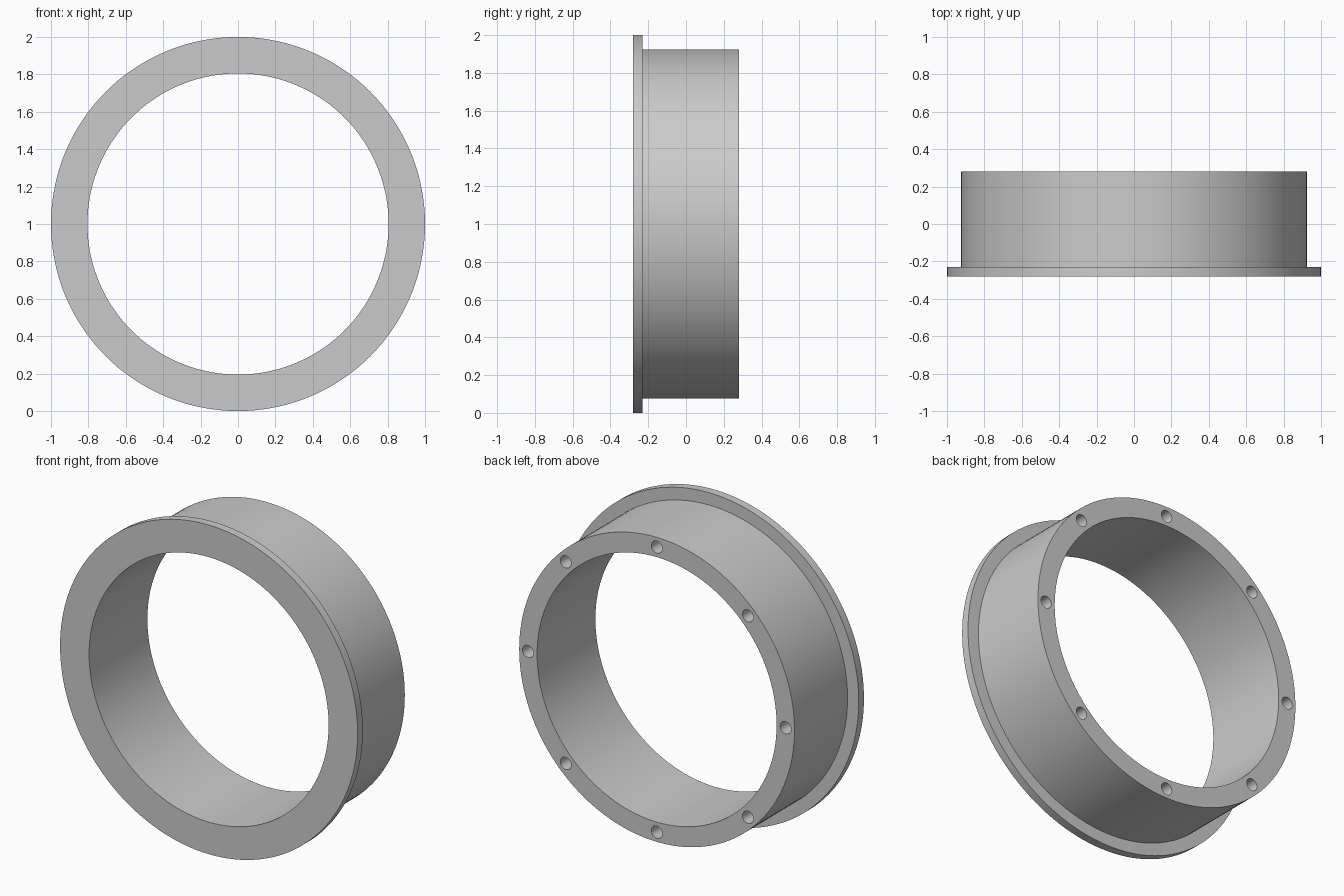
import bpy
import bmesh
from math import cos, sin, pi, radians
from mathutils import Matrix, Vector

if "Cube" in bpy.data.objects:
    bpy.data.objects.remove(bpy.data.objects["Cube"], do_unlink=True)

SEGMENTS = 144
HOLES = 8
HOLE_RING = 0.866
HOLE_RADIUS = 0.037
HOLE_DEPTH = 0.2
FRONT, FLANGE_BACK, BACK = -0.28, -0.23, 0.28
OUTER, BODY, INNER = 1.0, 0.925, 0.805
CENTRE = Vector((0, 0, 1))

# Plain grey material
grey = bpy.data.materials.new("plain grey")
grey.use_nodes = True
colour = (0.6, 0.6, 0.6, 1)
grey.diffuse_color = colour
grey.node_tree.nodes["Principled BSDF"].inputs["Base Color"].default_value = colour


def add_object(name, bm):
    bmesh.ops.recalc_face_normals(bm, faces=bm.faces)
    mesh = bpy.data.meshes.new(name)
    bm.to_mesh(mesh)
    bm.free()
    mesh.materials.append(grey)
    obj = bpy.data.objects.new(name, mesh)
    bpy.context.collection.objects.link(obj)
    return obj


# Flanged ring: an L-shaped section turned about the y axis
bm = bmesh.new()
section = [(INNER, FRONT), (OUTER, FRONT), (OUTER, FLANGE_BACK),
           (BODY, FLANGE_BACK), (BODY, BACK), (INNER, BACK)]
verts = [bm.verts.new((r, y, 1)) for r, y in section]
edges = [bm.edges.new((a, b)) for a, b in zip(verts, verts[1:] + verts[:1])]
bmesh.ops.spin(bm, geom=verts + edges, cent=CENTRE, axis=(0, 1, 0),
               angle=2 * pi, steps=SEGMENTS, use_merge=True)
bmesh.ops.remove_doubles(bm, verts=bm.verts, dist=0.0001)
ring = add_object("flanged_ring", bm)

# Cutters for the blind screw holes in the back face
bm = bmesh.new()
for i in range(HOLES):
    angle = 2 * pi * i / HOLES
    place = Vector((HOLE_RING * cos(angle), BACK, 1 + HOLE_RING * sin(angle)))
    bmesh.ops.create_cone(
        bm, cap_ends=True, segments=24, radius1=HOLE_RADIUS,
        radius2=HOLE_RADIUS, depth=2 * HOLE_DEPTH,
        matrix=Matrix.Translation(place) @ Matrix.Rotation(pi / 2, 4, "X"))
cutters = add_object("screw_hole_cutters", bm)
cutters.hide_render = True

# Cut the holes into the ring
cut = ring.modifiers.new("screw_holes", "BOOLEAN")
cut.operation = "DIFFERENCE"
cut.solver = "EXACT"
cut.object = cutters
bpy.ops.object.select_all(action="DESELECT")
ring.select_set(True)
bpy.context.view_layer.objects.active = ring
bpy.ops.object.modifier_apply(modifier=cut.name)
bpy.data.objects.remove(cutters, do_unlink=True)

# Smooth round walls with crisp rims
bpy.ops.object.shade_smooth_by_angle(angle=radians(30))
